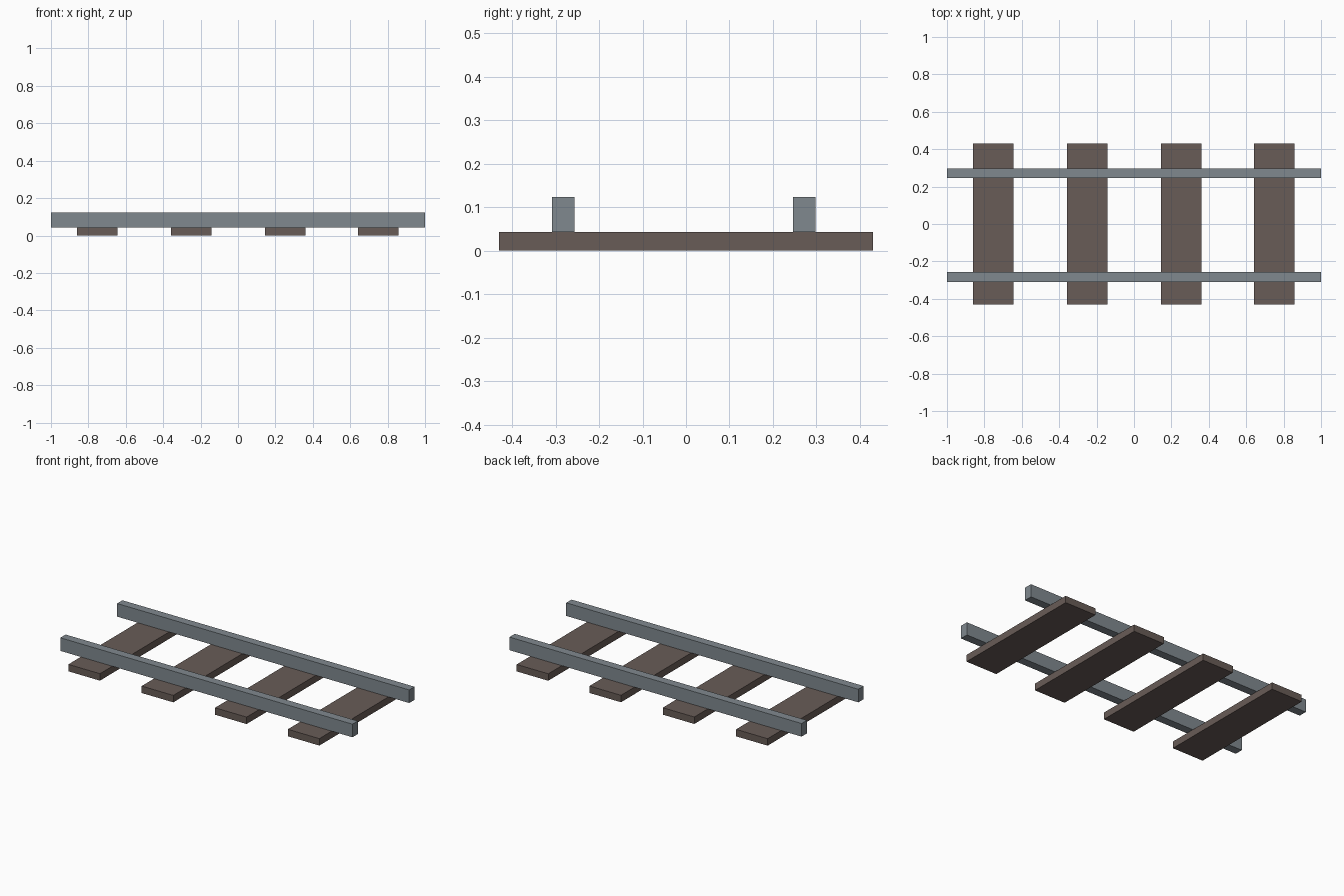
import bpy

if "Cube" in bpy.data.objects:
    bpy.data.objects.remove(bpy.data.objects["Cube"])


def material(name, rgb):
    m = bpy.data.materials.new(name)
    m.diffuse_color = (*rgb, 1.0)
    m.use_nodes = True
    m.node_tree.nodes["Principled BSDF"].inputs["Base Color"].default_value = m.diffuse_color
    return m


def box(name, lo, hi, mat):
    size = [b - a for a, b in zip(lo, hi)]
    centre = [(a + b) / 2 for a, b in zip(lo, hi)]
    bpy.ops.mesh.primitive_cube_add(size=1, location=centre)
    ob = bpy.context.object
    ob.name = name
    ob.scale = size
    bpy.ops.object.transform_apply(location=False, rotation=False, scale=True)
    ob.data.materials.append(mat)
    return ob


wood = material("dark brown wood", (0.14, 0.107, 0.095))
steel = material("grey steel", (0.216, 0.25, 0.275))

SLEEPER_TOP, RAIL_TOP = 0.043, 0.124

# Four wooden sleepers
for i, x in enumerate((-0.752, -0.25, 0.252, 0.75)):
    box(f"sleeper_{i + 1}", (x - 0.108, -0.43, 0), (x + 0.108, 0.43, SLEEPER_TOP), wood)

# Two steel rails
for name, y in (("front_rail", -0.283), ("back_rail", 0.272)):
    box(name, (-1, y - 0.026, SLEEPER_TOP), (1, y + 0.026, RAIL_TOP), steel)
